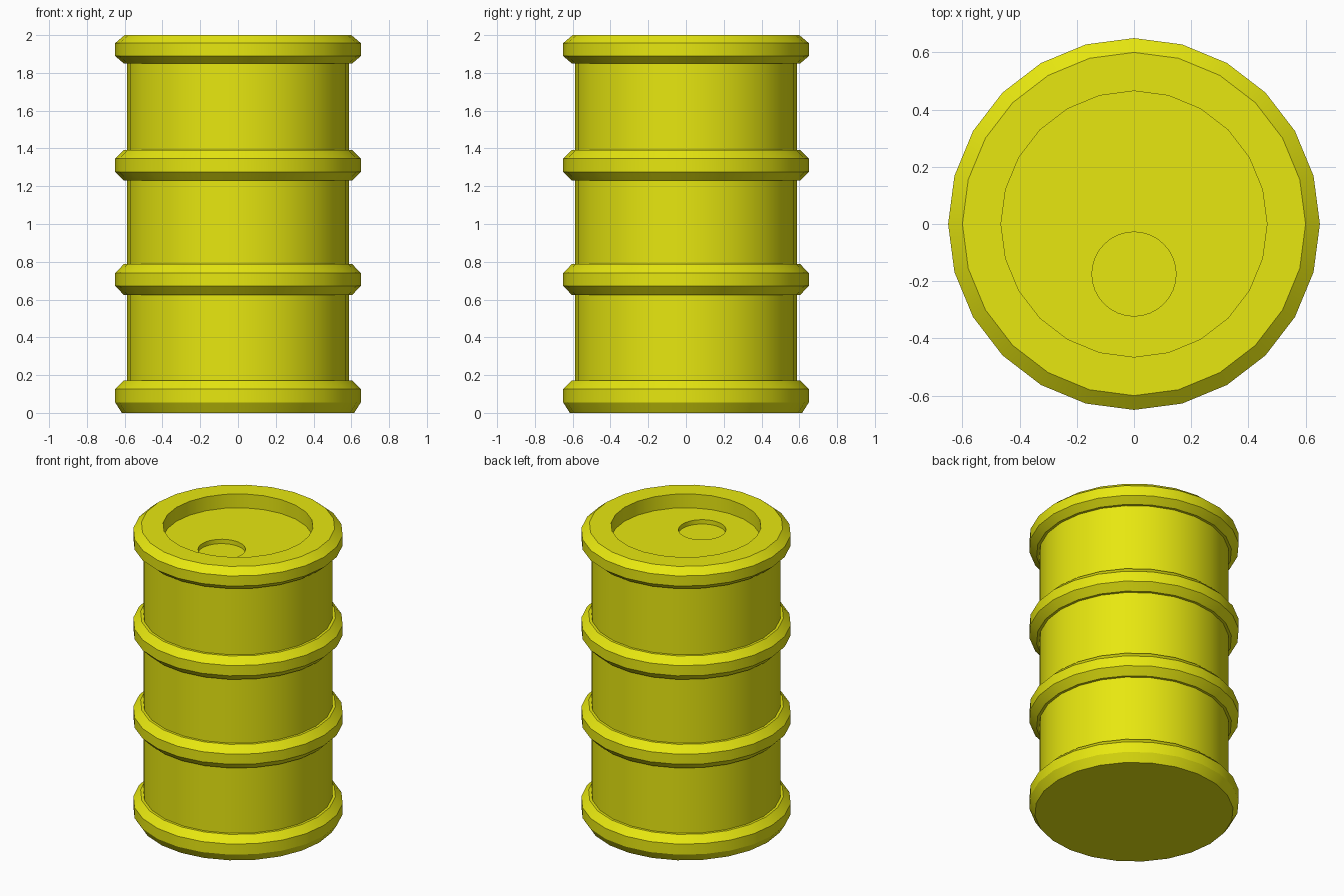
import bpy, bmesh, math

if "Cube" in bpy.data.objects:
    bpy.data.objects.remove(bpy.data.objects["Cube"])

SIDES = 24
yellow = bpy.data.materials.new("yellow_paint")
yellow.diffuse_color = (0.8, 0.8, 0.005, 1)
yellow.use_nodes = True
yellow.node_tree.nodes["Principled BSDF"].inputs["Base Color"].default_value = yellow.diffuse_color


def finish(bm, name):
    mesh = bpy.data.meshes.new(name)
    bm.to_mesh(mesh)
    bm.free()
    mesh.materials.append(yellow)
    ob = bpy.data.objects.new(name, mesh)
    bpy.context.collection.objects.link(ob)
    bpy.ops.object.select_all(action='DESELECT')
    ob.select_set(True)
    bpy.context.view_layer.objects.active = ob
    bpy.ops.object.shade_smooth_by_angle(angle=math.radians(30))
    return ob


def loop(bm, r, z, n, cy=0.0):
    return [bm.verts.new((r * math.cos(2 * math.pi * i / n),
                          cy + r * math.sin(2 * math.pi * i / n), z))
            for i in range(n)]


def bridge(bm, a, b):
    n = len(a)
    for i in range(n):
        j = (i + 1) % n
        bm.faces.new((a[i], a[j], b[j], b[i]))


def edges(bm, ring):
    return [bm.edges.get((ring[i], ring[(i + 1) % len(ring)])) or
            bm.edges.new((ring[i], ring[(i + 1) % len(ring)]))
            for i in range(len(ring))]


R_BODY, R_OUT, R_LIP, R_WELL = 0.588, 0.65, 0.605, 0.465
WELL_Z = 1.905

# Drum shell: one turned profile with four chamfered hoops and the lid wall
profile = []
for z0, z1, z2, z3 in ((0.0, 0.055, 0.127, 0.172), (0.625, 0.672, 0.741, 0.787),
                       (1.23, 1.276, 1.346, 1.391), (1.85, 1.889, 1.958, 2.0)):
    if z0 > 0:
        profile.append((R_BODY, z0))
    profile += [(R_LIP if z0 else 0.615, z0), (R_OUT, z1), (R_OUT, z2), (R_LIP if z3 < 2 else 0.6, z3)]
    if z3 < 2:
        profile.append((R_BODY, z3))
profile += [(R_WELL, 2.0), (R_WELL, WELL_Z)]

bm = bmesh.new()
rings = [loop(bm, r, z, SIDES) for r, z in profile]
for a, b in zip(rings, rings[1:]):
    bridge(bm, a, b)
bm.faces.new(rings[0][::-1])
finish(bm, "drum_shell")

# Sunken lid with a shallow round filler recess
bm = bmesh.new()
outer = loop(bm, R_WELL, WELL_Z, SIDES)
hole = loop(bm, 0.147, WELL_Z, 32, -0.175)
bmesh.ops.triangle_fill(bm, use_beauty=True, edges=edges(bm, outer) + edges(bm, hole))
for f in bm.faces:
    f.normal_update()
    if f.normal.z < 0:
        f.normal_flip()
low = loop(bm, 0.147, WELL_Z - 0.03, 32, -0.175)
bridge(bm, hole, low)
bm.faces.new(low)
finish(bm, "lid_with_filler_recess")
